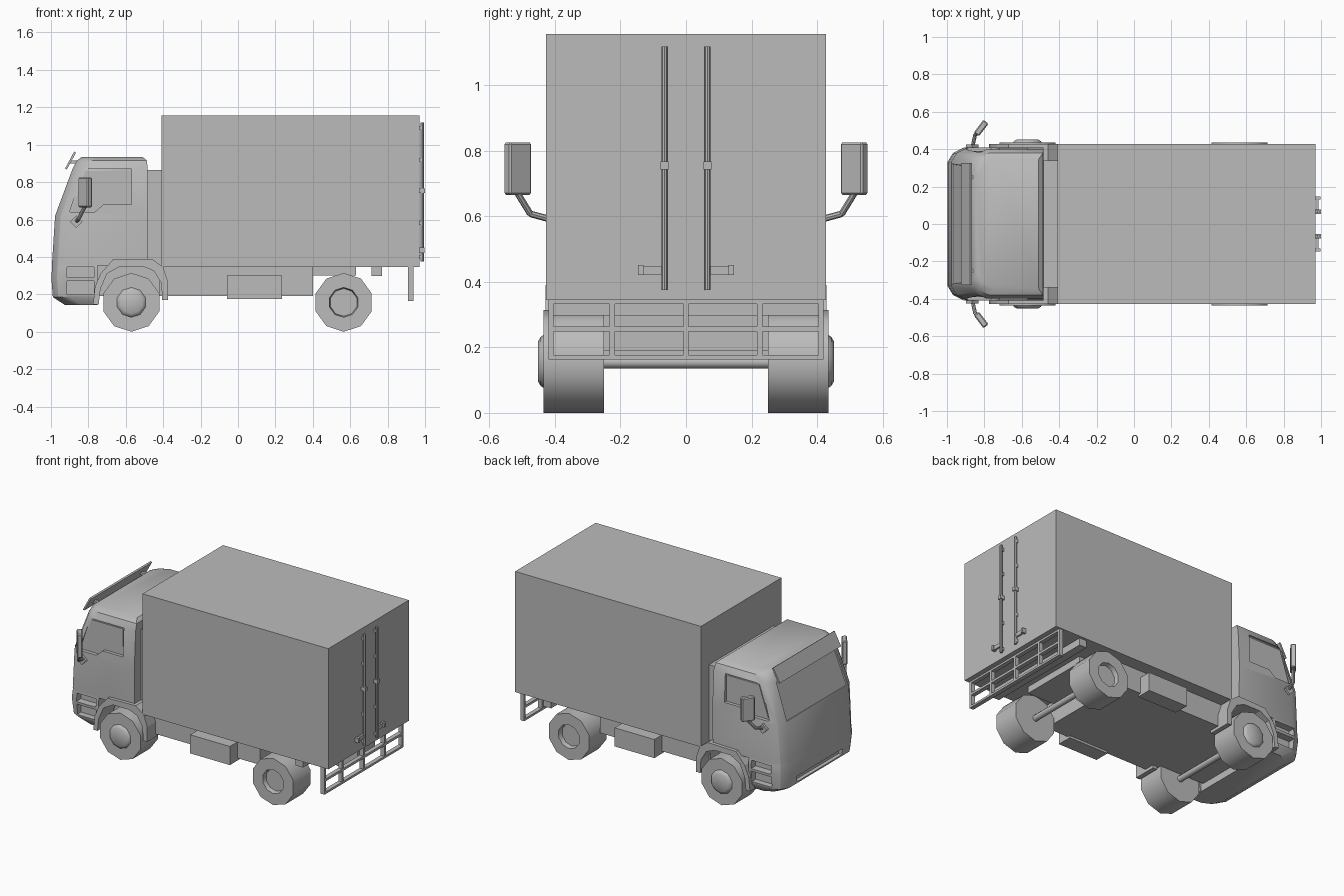
import bpy, bmesh
from math import pi, cos, sin, radians, atan2
from mathutils import Vector, Matrix

if "Cube" in bpy.data.objects:
    bpy.data.objects.remove(bpy.data.objects["Cube"], do_unlink=True)

# Single paint colour
paint = bpy.data.materials.new("plain grey")
paint.use_nodes = True
paint.diffuse_color = (0.5, 0.5, 0.5, 1)
paint.node_tree.nodes["Principled BSDF"].inputs["Base Color"].default_value = (0.5, 0.5, 0.5, 1)


def finish(name, bm):
    bmesh.ops.recalc_face_normals(bm, faces=bm.faces)
    me = bpy.data.meshes.new(name)
    bm.to_mesh(me)
    bm.free()
    me.materials.append(paint)
    ob = bpy.data.objects.new(name, me)
    bpy.context.collection.objects.link(ob)
    return ob


def smooth(ob, angle):
    bpy.ops.object.select_all(action='DESELECT')
    ob.select_set(True)
    bpy.context.view_layer.objects.active = ob
    bpy.ops.object.shade_smooth_by_angle(angle=radians(angle))


def add_box(bm, x, y, z):
    """Box from (min, max) pairs."""
    size = [b - a for a, b in (x, y, z)]
    mid = [(a + b) / 2 for a, b in (x, y, z)]
    bmesh.ops.create_cube(bm, size=1, matrix=Matrix.Translation(mid) @ Matrix.Diagonal((*size, 1)))


def boxes(name, *parts):
    bm = bmesh.new()
    for part in parts:
        add_box(bm, *part)
    return finish(name, bm)


def prism(name, outline, y0, y1):
    """Extrude a side outline (x, z) across y."""
    bm = bmesh.new()
    face = bm.faces.new([bm.verts.new((x, y0, z)) for x, z in outline])
    ext = bmesh.ops.extrude_face_region(bm, geom=[face])
    verts = [v for v in ext["geom"] if isinstance(v, bmesh.types.BMVert)]
    bmesh.ops.translate(bm, vec=(0, y1 - y0, 0), verts=verts)
    return finish(name, bm)


def add_tube(bm, a, b, r, sides=8):
    a, b = Vector(a), Vector(b)
    rot = (b - a).to_track_quat('Z', 'Y').to_matrix().to_4x4()
    bmesh.ops.create_cone(bm, cap_ends=True, segments=sides, radius1=r, radius2=r,
                          depth=(b - a).length, matrix=Matrix.Translation((a + b) / 2) @ rot)


def shell(name, levels, pane=None):
    """Stack rounded-nose plan rings (z, front x, back x, half width)."""
    bm = bmesh.new()
    rings = []
    for z, xf, xb, w in levels:
        half = [(xb, w), (xf + .09, w), (xf + .03, w - .03), (xf, w - .08)]
        ring = half + [(x, -y) for x, y in reversed(half)]
        rings.append([bm.verts.new((x, y, z)) for x, y in ring])
    n = len(rings[0])
    screen = None
    for k, (lo, hi) in enumerate(zip(rings, rings[1:])):
        for i in range(n):
            j = (i + 1) % n
            f = bm.faces.new((lo[i], lo[j], hi[j], hi[i]))
            if k == pane and i == 3:
                screen = f
    bm.faces.new(rings[0])
    bm.faces.new(rings[-1])
    bmesh.ops.recalc_face_normals(bm, faces=bm.faces)
    if screen:
        bmesh.ops.inset_region(bm, faces=[screen], thickness=.012, depth=0)
        bmesh.ops.inset_region(bm, faces=[screen], thickness=.003, depth=-.008)
    return finish(name, bm)


def carve(ob, cutters):
    bpy.context.view_layer.objects.active = ob
    for c in cutters:
        mod = ob.modifiers.new("cut", 'BOOLEAN')
        mod.object, mod.operation, mod.solver = c, 'DIFFERENCE', 'EXACT'
        bpy.ops.object.modifier_apply(modifier=mod.name)
        bpy.data.objects.remove(c, do_unlink=True)


# Cargo body, chassis and the block behind the cab
boxes("cargo_box", ((-.41, .97), (-.427, .427), (.345, 1.155)))
boxes("chassis", ((-.42, .4), (-.34, .34), (.19, .345)), ((-.8, -.42), (-.25, .25), (.19, .36)))
boxes("cab_back_block", ((-.484, -.41), (-.34, .34), (.345, .865)))
boxes("rear_cross_beams", ((.4, .63), (-.24, .24), (.3, .345)), ((.715, .77), (-.41, .41), (.297, .345)))

# Cab with recessed windscreen and side windows
cab = shell("cab", [(.355, -.995, -.483, .405), (.62, -.978, -.483, .41), (.87, -.885, -.483, .397),
                    (.915, -.862, -.487, .38), (.935, -.835, -.51, .345)], pane=1)
window = [(-.825, .87), (-.57, .87), (-.57, .68), (-.72, .68), (-.765, .64), (-.9, .64)]
carve(cab, [prism("window_cutter", window, s * .385, s * .5) for s in (-1, 1)])
smooth(cab, 32)
for s, side in ((-1, "right"), (1, "left")):
    pane = [(-.7 + (x + .7) * .93, .76 + (z - .76) * .9) for x, z in window]
    prism(side + "_window_pane", pane, s * .38, s * .391)

# Bumper with lower grille slot and step pockets
bumper = shell("bumper", [(.143, -.925, -.75, .37), (.185, -.99, -.75, .4),
                          (.29, -.998, -.75, .41), (.357, -.993, -.75, .405)])
cuts = [boxes("slot_cutter", ((-1.1, -.965), (-.24, .24), (.195, .235)))]
for s in (-1, 1):
    y = sorted((s * .36, s * .5))
    for z in ((.29, .345), (.2, .272)):
        cuts.append(boxes("step_cutter", ((-.915, -.77), y, z)))
carve(bumper, cuts)
smooth(bumper, 32)

# Sun visor on two brackets
visor = [(-.925, .872), (-.915, .868), (-.866, .957), (-.876, .963)]
prism("sun_visor", visor, -.325, .325)
boxes("visor_brackets", *[((-.9, -.85), (y - .01, y + .01), (.9, .915)) for y in (-.25, .25)])

# Wheel arches with mud flaps
arch = [(-.775, .145), (-.765, .24), (-.735, .31), (-.67, .385), (-.46, .39), (-.4, .345), (-.375, .27),
        (-.375, .17), (-.405, .17), (-.41, .26), (-.45, .325), (-.51, .35), (-.63, .35), (-.7, .31),
        (-.735, .23), (-.745, .145)]
for s, side in ((-1, "right"), (1, "left")):
    prism(side + "_wheel_arch", arch, s * .27, s * .428)


# Wheels: ten-sided lathe, domed hub in front, sunken hub at the rear
def wheel(name, x, side, profile):
    bm = bmesh.new()
    n, rings = 10, []
    for r, y in profile:
        rings.append([bm.verts.new((x + r * sin(2 * pi * i / n), side * y, .157 + r * cos(2 * pi * i / n)))
                      for i in range(n)])
    for a, b in zip(rings, rings[1:]):
        for i in range(n):
            j = (i + 1) % n
            bm.faces.new((a[i], a[j], b[j], b[i]))
    bm.faces.new(rings[0])
    bm.faces.new(rings[-1])
    smooth(finish(name, bm), 40)


tyre = [(.157, .25), (.157, .435)]
for s, side in ((-1, "right"), (1, "left")):
    wheel(side + "_front_wheel", -.57, s, tyre + [(.08, .435), (.075, .443), (.06, .452)])
    wheel(side + "_rear_wheel", .565, s, tyre + [(.08, .435), (.074, .405)])

bm = bmesh.new()
for x in (-.57, .565):
    add_tube(bm, (x, -.26, .155), (x, .26, .155), .02, 10)
smooth(finish("axles", bm), 40)

# Tool boxes
for s, side in ((-1, "right"), (1, "left")):
    y = sorted((s * .32, s * .422))
    boxes(side + "_tool_box", ((-.06, .235), y, (.175, .3)))

# Rear underrun frame
rails = [((.908, .937), (-.42, .42), z) for z in ((.163, .177), (.248, .264), (.332, .346))]
posts = [((.908, .937), (y - .008, y + .008), (.163, .346)) for y in (-.412, -.225, 0, .225, .412)]
boxes("rear_guard", *rails, *posts)

# Door lock bars, clips and handles
bm = bmesh.new()
for s in (-1, 1):
    add_tube(bm, (.986, s * .066, .375), (.986, s * .066, 1.118), .009)
    add_box(bm, (.968, 1), (s * .066 - .012, s * .066 + .012), (.742, .766))
    add_box(bm, (.975, .987), sorted((s * .066, s * .14)), (.422, .448))
    add_box(bm, (.97, .997), sorted((s * .13, s * .146)), (.42, .451))
    for z in (.4, .58, .92, 1.09):
        add_box(bm, (.968, .982), (s * .066 - .007, s * .066 + .007), (z - .01, z + .01))
finish("door_lock_bars", bm)

# Mirrors on bent arms
for s, side in ((-1, "right"), (1, "left")):
    bm = bmesh.new()
    turn = Matrix.Rotation(s * atan2(.07, .053), 4, 'Z')
    bmesh.ops.create_cube(bm, size=1, matrix=Matrix.Translation((-.817, s * .513, .745)) @ turn
                          @ Matrix.Diagonal((.085, .034, .16, 1)))
    bmesh.ops.bevel(bm, geom=bm.edges[:], offset=.006, segments=1, affect='EDGES')
    path = [(-.865, s * .405, .588), (-.85, s * .475, .607), (-.817, s * .515, .672)]
    for a, b in zip(path, path[1:]):
        add_tube(bm, a, b, .01)
    add_tube(bm, (-.865, s * .4, .588), (-.865, s * .425, .588), .033, 4)
    finish(side + "_mirror", bm)
